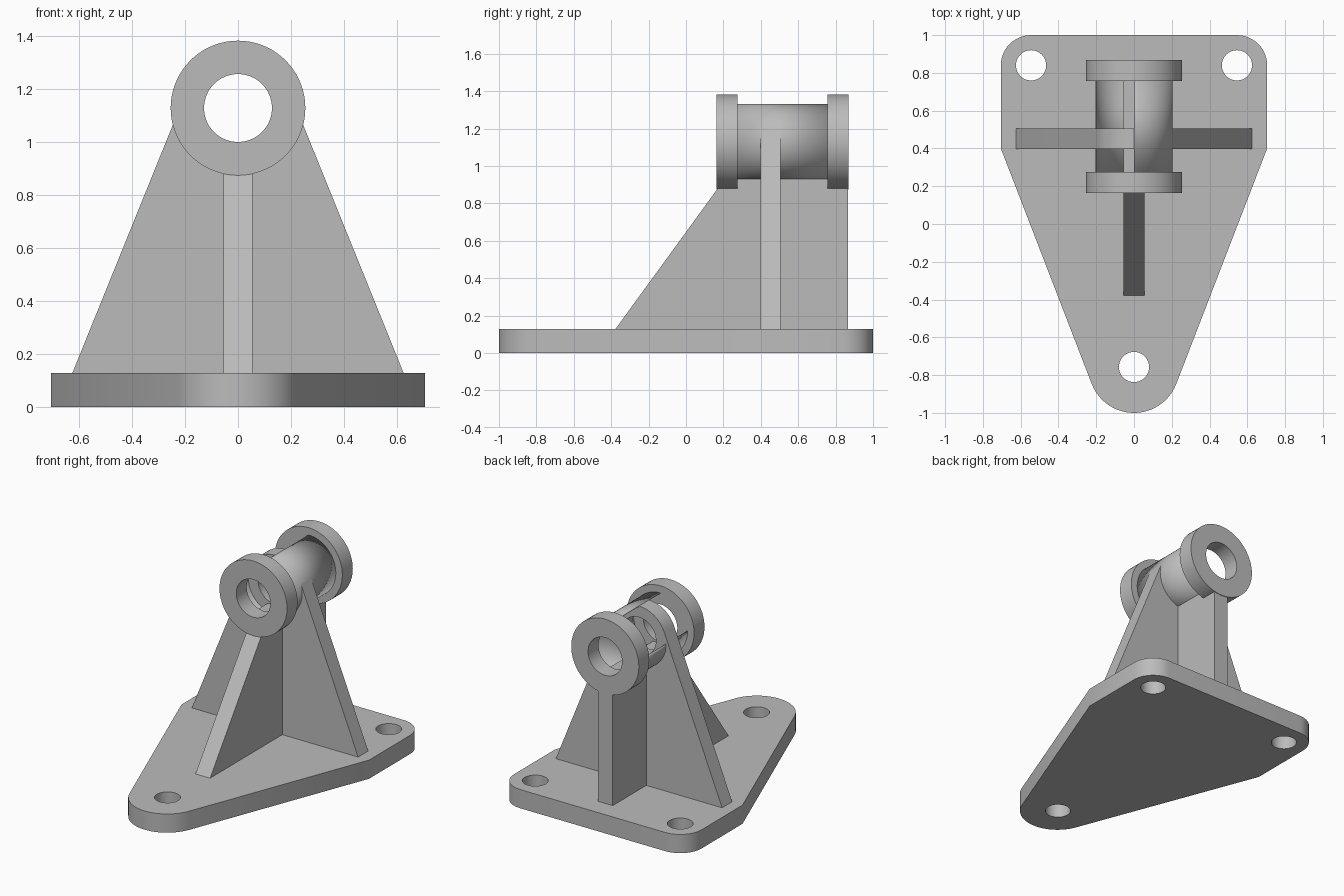
import bpy, bmesh
from math import sin, cos, radians
from mathutils import Matrix

cube = bpy.data.objects.get("Cube")
if cube:
    bpy.data.objects.remove(cube, do_unlink=True)

grey = bpy.data.materials.new("plain_grey")
grey.use_nodes = True
grey.diffuse_color = (0.5, 0.5, 0.5, 1)
grey.node_tree.nodes["Principled BSDF"].inputs["Base Color"].default_value = (0.5, 0.5, 0.5, 1)

BASE_TOP = 0.127
AXIS_Z = 1.127
BORE, TUBE, COLLAR = 0.128, 0.205, 0.254

# Profile planes: columns are the world directions of local x, y and depth
FLAT = Matrix.Identity(4)
FACING_FRONT = Matrix(((1, 0, 0, 0), (0, 0, -1, 0), (0, 1, 0, 0), (0, 0, 0, 1)))
FACING_SIDE = Matrix(((0, 0, 1, 0), (1, 0, 0, 0), (0, 1, 0, 0), (0, 0, 0, 1)))


def arc(cx, cy, r, start, end, steps=12):
    angles = [radians(start + (end - start) * i / steps) for i in range(steps + 1)]
    return [(cx + r * cos(a), cy + r * sin(a)) for a in angles]


def circle(cx, cy, r, steps=64):
    return arc(cx, cy, r, 0, 360, steps)[:-1]


def finish(name, mesh):
    mesh.name = name
    mesh.materials.clear()
    mesh.materials.append(grey)
    obj = bpy.data.objects.new(name, mesh)
    bpy.context.collection.objects.link(obj)
    bpy.ops.object.select_all(action='DESELECT')
    obj.select_set(True)
    bpy.context.view_layer.objects.active = obj
    bpy.ops.object.shade_smooth_by_angle(angle=radians(30))
    return obj


def prism(name, loops, thickness, plane, centre):
    """Extrude an outline; the loops after the first are holes."""
    curve = bpy.data.curves.new(name, 'CURVE')
    curve.dimensions = '2D'
    curve.fill_mode = 'BOTH'
    curve.extrude = thickness / 2
    for loop in loops:
        spline = curve.splines.new('POLY')
        spline.points.add(len(loop) - 1)
        for point, (x, y) in zip(spline.points, loop):
            point.co = (x, y, 0, 1)
        spline.use_cyclic_u = True
    temp = bpy.data.objects.new(name + "_outline", curve)
    bpy.context.collection.objects.link(temp)
    deps = bpy.context.evaluated_depsgraph_get()
    mesh = bpy.data.meshes.new_from_object(temp.evaluated_get(deps))
    bpy.data.objects.remove(temp, do_unlink=True)
    bpy.data.curves.remove(curve)
    mesh.transform(Matrix.Translation(centre) @ plane)
    bm = bmesh.new()
    bm.from_mesh(mesh)
    bmesh.ops.remove_doubles(bm, verts=bm.verts, dist=0.0001)
    bmesh.ops.recalc_face_normals(bm, faces=bm.faces)
    bm.to_mesh(mesh)
    bm.free()
    return finish(name, mesh)


# Base plate with rounded corners and three bolt holes
right_side = arc(0, -0.76, 0.24, -90, -21) + [(0.705, 0.4)] + arc(0.545, 0.84, 0.16, 0, 90)
left_side = [(-x, y) for x, y in reversed(right_side)]
holes = [circle(x, y, 0.08, 48) for x, y in ((0, -0.757), (0.545, 0.84), (-0.545, 0.84))]
prism("base_plate", [right_side + left_side[:-1]] + holes, BASE_TOP, FLAT, (0, 0, BASE_TOP / 2))

# Cross rib: tapered web that wraps around the bore
web = [(-0.625, BASE_TOP), (0.625, BASE_TOP)] + arc(0, AXIS_Z, TUBE - 0.001, 22, 158, 36)
prism("cross_rib", [web, circle(0, AXIS_Z, BORE)], 0.108, FACING_FRONT, (0, 0.451, 0))

# Long rib: sloped at the front, upright at the back
spine = [(-0.378, BASE_TOP), (0.865, BASE_TOP), (0.865, 0.99), (0.17, 0.99), (0.17, 0.88)]
prism("long_rib", [spine], 0.11, FACING_SIDE, (0, 0, 0))

# Collars at both ends of the tube
for name, y in (("front_collar", 0.22), ("back_collar", 0.813)):
    rings = [circle(0, AXIS_Z, COLLAR, 72), circle(0, AXIS_Z, BORE)]
    prism(name, rings, 0.112, FACING_FRONT, (0, y, 0))

# Thin tube with its upper right-hand quarter open
bm = bmesh.new()
ends = [[bm.verts.new((x, y, z)) for x, z in arc(0, AXIS_Z, TUBE, 180, 450, 54)]
        for y in (0.27, 0.76)]
for i in range(54):
    bm.faces.new((ends[0][i], ends[0][i + 1], ends[1][i + 1], ends[1][i]))
bmesh.ops.recalc_face_normals(bm, faces=bm.faces)
mesh = bpy.data.meshes.new("tube")
bm.to_mesh(mesh)
bm.free()
# make the sheet face outward
if mesh.polygons[0].normal.x > 0:
    mesh.flip_normals()
tube = finish("tube", mesh)
wall = tube.modifiers.new("wall", 'SOLIDIFY')
wall.thickness = 0.004
wall.offset = -1
